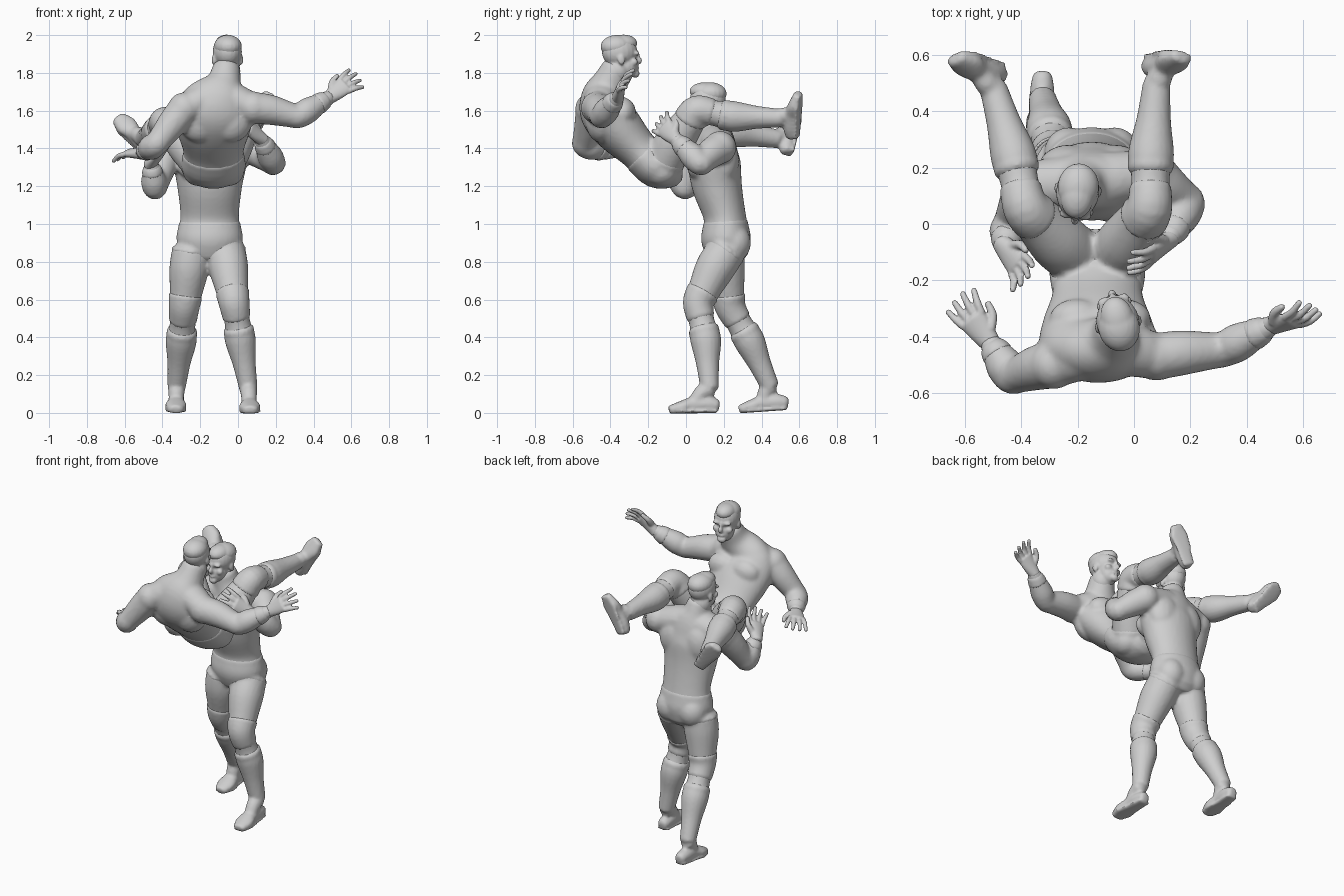
import bpy, bmesh, math
from mathutils import Vector, Matrix

if "Cube" in bpy.data.objects:
    bpy.data.objects.remove(bpy.data.objects["Cube"], do_unlink=True)

GREY = (0.62, 0.62, 0.62, 1)
mat = bpy.data.materials.new("light_grey")
mat.use_nodes = True
mat.diffuse_color = GREY
mat.node_tree.nodes["Principled BSDF"].inputs["Base Color"].default_value = GREY
mat.node_tree.nodes["Principled BSDF"].inputs["Roughness"].default_value = 0.7


def finish(bm, name, voxel, smooth=2):
    """Fuse overlapping volumes into one smooth skin."""
    bmesh.ops.recalc_face_normals(bm, faces=bm.faces)
    mesh = bpy.data.meshes.new(name)
    bm.to_mesh(mesh)
    bm.free()
    mesh.materials.append(mat)
    obj = bpy.data.objects.new(name, mesh)
    bpy.context.collection.objects.link(obj)
    fuse = obj.modifiers.new("Fuse", 'REMESH')
    fuse.mode = 'VOXEL'
    fuse.voxel_size = voxel
    fuse.use_smooth_shade = True
    soft = obj.modifiers.new("Soften", 'SMOOTH')
    soft.iterations = smooth


def spline(pts, steps=5):
    """Catmull-Rom interpolation of every component."""
    p = [pts[0]] + list(pts) + [pts[-1]]
    out = []
    for i in range(1, len(p) - 2):
        for s in range(steps):
            t = s / steps
            out.append([0.5 * (2 * b + (c - a) * t + (2*a - 5*b + 4*c - d) * t**2
                               + (3*b - a - 3*c + d) * t**3)
                        for a, b, c, d in zip(*p[i - 1:i + 3])])
    out.append(list(pts[-1]))
    return out


def tube(bm, path, side, grow=0, flat=1, seg=20):
    """Loft ellipses (x, y, z, half width, half depth) along a path."""
    rings = []
    n = len(path)
    for i, p in enumerate(path):
        t = (Vector(path[min(i + 1, n - 1)][:3]) - Vector(path[max(i - 1, 0)][:3])).normalized()
        u = (side - side.dot(t) * t).normalized()
        v = t.cross(u)
        a, b = p[3] + grow, p[4] + grow
        rows = [(0, 1)]
        if i == 0:
            rows = [(-0.35, 0.65), (0, 1)]
        elif i == n - 1:
            rows = [(0, 1), (0.35, 0.65)]
        for shift, k in rows:
            c = Vector(p[:3]) + t * shift * min(a, b)
            ring = []
            for j in range(seg):
                w = 2 * math.pi * j / seg
                ring.append(bm.verts.new(c + u * a * k * math.cos(w)
                                         + v * b * k * max(math.sin(w), -flat)))
            rings.append(ring)
    for r, q in zip(rings, rings[1:]):
        for j in range(seg):
            bm.faces.new((r[j], r[(j + 1) % seg], q[(j + 1) % seg], q[j]))
    bm.faces.new(rings[0])
    bm.faces.new(rings[-1])


def blob(bm, centre, radii, rot=Matrix()):
    m = Matrix.Translation(centre) @ rot @ Matrix.Diagonal((*radii, 1))
    bmesh.ops.create_uvsphere(bm, u_segments=20, v_segments=14, radius=1, matrix=m)


# Muscle profiles: position along limb (1 = knee or elbow), radius, shift to the inside of the bend
LEG = [(0, .104, 0), (.35, .105, -.01), (.75, .087, -.006), (1, .076, 0),
       (1.2, .068, .008), (1.4, .077, .02), (1.7, .056, .01), (2, .044, 0)]
ARM = [(0, .084, 0), (.4, .08, .008), (.8, .067, 0), (1, .063, 0),
       (1.3, .068, 0), (1.7, .051, 0), (2, .035, 0)]


def limb(a, b, c, profile):
    a, b, c = Vector(a), Vector(b), Vector(c)
    inner = ((a + c) / 2 - b).normalized()
    pts = []
    for f, r, off in profile:
        p = (a.lerp(b, f) if f <= 1 else b.lerp(c, f - 1)) + inner * off
        pts.append((*p, r, r, f))
    return spline(pts), (b - a).cross(c - b).normalized()


def part(path, lo, hi):
    return [p for p in path if lo <= p[5] <= hi]


def foot(bm, heel, toe, ankle):
    """Boot foot with a flat sole, and an instep up to the ankle."""
    heel, toe, ankle = Vector(heel), Vector(toe), Vector(ankle)
    run = toe - heel
    side = run.cross(ankle - heel).normalized()
    up = side.cross(run).normalized()
    rows = [(0, .034, .034), (.2, .043, .042), (.5, .044, .042), (.75, .057, .032), (1, .038, .02)]
    tube(bm, spline([(*(heel + run * f + up * (d - .036)), w, d) for f, w, d in rows]), -side, flat=.8)
    mid = heel + run * .52
    tube(bm, spline([(*ankle, .047, .047), (*(ankle.lerp(mid, .5) + up * .016), .043, .043), (*mid, .038, .034)]), side)
    # sole
    tube(bm, [(*(heel + run * f - up * .03), w, .01) for f, w in ((0, .038), (.3, .045), (.75, .06), (1, .038))], side)


def hand(name, wrist, way, across, curl):
    """Palm, four spread fingers and a thumb on the +across edge."""
    bm = bmesh.new()
    wrist, d = Vector(wrist), Vector(way).normalized()
    s = Vector(across)
    s = (s - s.dot(d) * d).normalized()
    n = d.cross(s) * curl
    tube(bm, spline([(*(wrist + d * f), w, h) for f, w, h in
                     ((-.02, .035, .035), (.04, .046, .027), (.1, .053, .021))]), s)
    for i in range(4):
        k = i - 1.5
        q = wrist + d * .095 + s * k * .027
        fan = (d + s * k * .18).normalized()
        size = .1 - abs(k - .3) * .012
        tube(bm, spline([(*q, .015, .015), (*(q + fan * size * .5 + n * .008), .0135, .0135),
                         (*(q + fan * size + n * .035), .0105, .0105)]), s, seg=10)
    q = wrist + d * .03 + s * .03
    tube(bm, spline([(*q, .022, .02), (*(q + s * .035 + d * .035 + n * .015), .017, .016),
                     (*(q + s * .045 + d * .08 + n * .025), .012, .012)]), n, seg=10)
    finish(bm, name, .006, 1)


def head(tag, c, face, turn, lean):
    """Skull, jaw, features and cropped hair; face is the y direction."""
    rot = Matrix.Rotation(turn, 4, 'Z') @ Matrix.Rotation(lean, 4, 'X')
    if face > 0:
        rot = rot @ Matrix.Rotation(math.pi, 4, 'Z')
    base = Matrix.Translation(c) @ rot

    def bits(name, rows):
        bm = bmesh.new()
        for x, y, z, rx, ry, rz in rows:
            for sx in ((1, -1) if x else (1,)):
                blob(bm, base @ Vector((x * sx, y, z)), (rx, ry, rz), rot)
        finish(bm, name, .0075, 1)

    bits(tag + "_head", [
        (0, .005, .03, .077, .095, .085), (0, -.03, -.045, .059, .06, .067),
        (0, -.074, -.09, .028, .022, .022), (0, .02, -.07, .068, .066, .075),
        (0, -.096, -.022, .014, .018, .02), (0, -.09, .003, .01, .012, .028),
        (.03, -.078, .018, .03, .016, .012), (.04, -.062, -.028, .024, .02, .02),
        (0, -.084, -.06, .024, .012, .008), (.075, .012, -.012, .009, .02, .028)])
    bits(tag + "_hair", [(0, .02, .06, .074, .086, .06), (0, -.012, .072, .06, .08, .048)])


def wrestler(tag, torso, muscles, legs, arms, skull):
    x_axis = Vector((1, 0, 0))
    body, boots, pads, tape, trunks = (bmesh.new() for _ in range(5))
    spine = spline(torso)
    tube(body, spine, x_axis, seg=32)
    # briefs over the hips
    tube(trunks, spine[:10], x_axis, grow=.004, seg=32)
    for centre, radii, hips in muscles:
        for sx in (-1, 1):
            p = Vector(centre) + x_axis * sx * .08
            blob(body, p, radii)
            if hips:
                blob(trunks, p, [r + .004 for r in radii])
    # legs, knee pads and boots
    for hip, knee, ankle, heel, toe in legs:
        path, side = limb(hip, knee, ankle, LEG)
        tube(body, path, side)
        tube(trunks, part(path, 0, .08), side, grow=.003)
        tube(pads, part(path, .8, 1.17), side, grow=.006)
        tube(boots, part(path, 1.27, 2), side, grow=.005)
        tube(boots, part(path, 1.25, 1.34), side, grow=.008)
        foot(boots, heel, toe, ankle)
    # arms, wrist tape and hands
    for label, shoulder, elbow, wrist, way, across, curl in arms:
        path, side = limb(shoulder, elbow, wrist, ARM)
        tube(body, path, side)
        blob(body, shoulder, (.087, .087, .087))
        tube(tape, part(path, 1.55, 1.9), side, grow=.004)
        hand(f"{tag}_{label}_hand", wrist, way, across, curl)
    # shoulder girdle
    neck = Vector(torso[-3][:3]) + Vector((0, 0, .012))
    ends = [(*arm[1], .075, .082) for arm in arms]
    tube(body, spline([ends[0], (*neck, .09, .1), ends[1]]), Vector((0, 0, 1)))
    finish(body, tag + "_body", .0125)
    finish(trunks, tag + "_trunks", .0125)
    finish(pads, tag + "_knee_pads", .011)
    finish(boots, tag + "_boots", .01)
    finish(tape, tag + "_wrist_tape", .01)
    head(tag, *skull)


# Standing figure, facing the front
wrestler("standing",
    [(-.15, .22, .83, .14, .105), (-.15, .212, .92, .172, .128), (-.15, .205, 1.04, .155, .112),
     (-.15, .165, 1.2, .172, .132), (-.15, .15, 1.33, .195, .138), (-.16, .152, 1.43, .17, .11),
     (-.18, .14, 1.5, .09, .09), (-.19, .125, 1.57, .07, .075)],
    [((-.15, .255, .9), (.085, .085, .095), True),
     ((-.15, .06, 1.31), (.095, .055, .075), False),
     ((-.15, .2, 1.33), (.11, .082, .13), False)],
    [((-.065, .215, .86), (-.02, .065, .58), (.055, .125, .13), (.055, .165, .04), (.065, -.085, .035)),
     ((-.245, .205, .86), (-.285, .235, .56), (-.325, .445, .14), (-.325, .53, .055), (-.33, .285, .038))],
    [("left", (.065, .18, 1.405), (.19, .075, 1.32), (.12, -.06, 1.455), (-.55, -.5, .5), (.2, .6, .6), 1),
     ("right", (-.37, .14, 1.4), (-.44, -.005, 1.19), (-.46, -.08, 1.32), (.45, -.6, .5), (.5, .6, .4), 1)],
    ((-.2, .11, 1.63), -1, -.1, 0))

# Lifted figure, seated on the shoulders and facing the back
wrestler("lifted",
    [(-.13, -.05, 1.29, .11, .085), (-.13, -.15, 1.3, .165, .108), (-.13, -.25, 1.39, .16, .108),
     (-.13, -.355, 1.5, .195, .132), (-.125, -.425, 1.59, .21, .135), (-.105, -.44, 1.67, .17, .115),
     (-.075, -.405, 1.75, .095, .09), (-.06, -.365, 1.83, .073, .076)],
    [((-.13, -.13, 1.285), (.08, .09, .08), True),
     ((-.12, -.335, 1.59), (.1, .07, .08), False),
     ((-.12, -.45, 1.56), (.12, .085, .13), False)],
    [((-.06, -.11, 1.34), (.055, .06, 1.6), (.08, .5, 1.56), (.055, .56, 1.465), (.165, .575, 1.69)),
     ((-.21, -.11, 1.34), (-.385, .06, 1.54), (-.5, .485, 1.45), (-.475, .53, 1.385), (-.63, .57, 1.57))],
    [("left", (.08, -.47, 1.615), (.32, -.445, 1.57), (.49, -.36, 1.675), (.65, .15, .52), (-.4, .3, .7), -1),
     ("right", (-.285, -.5, 1.61), (-.435, -.54, 1.42), (-.515, -.415, 1.375), (-.58, .75, .02), (.7, .5, .2), 1)],
    ((-.058, -.345, 1.882), 1, .2, .05))
